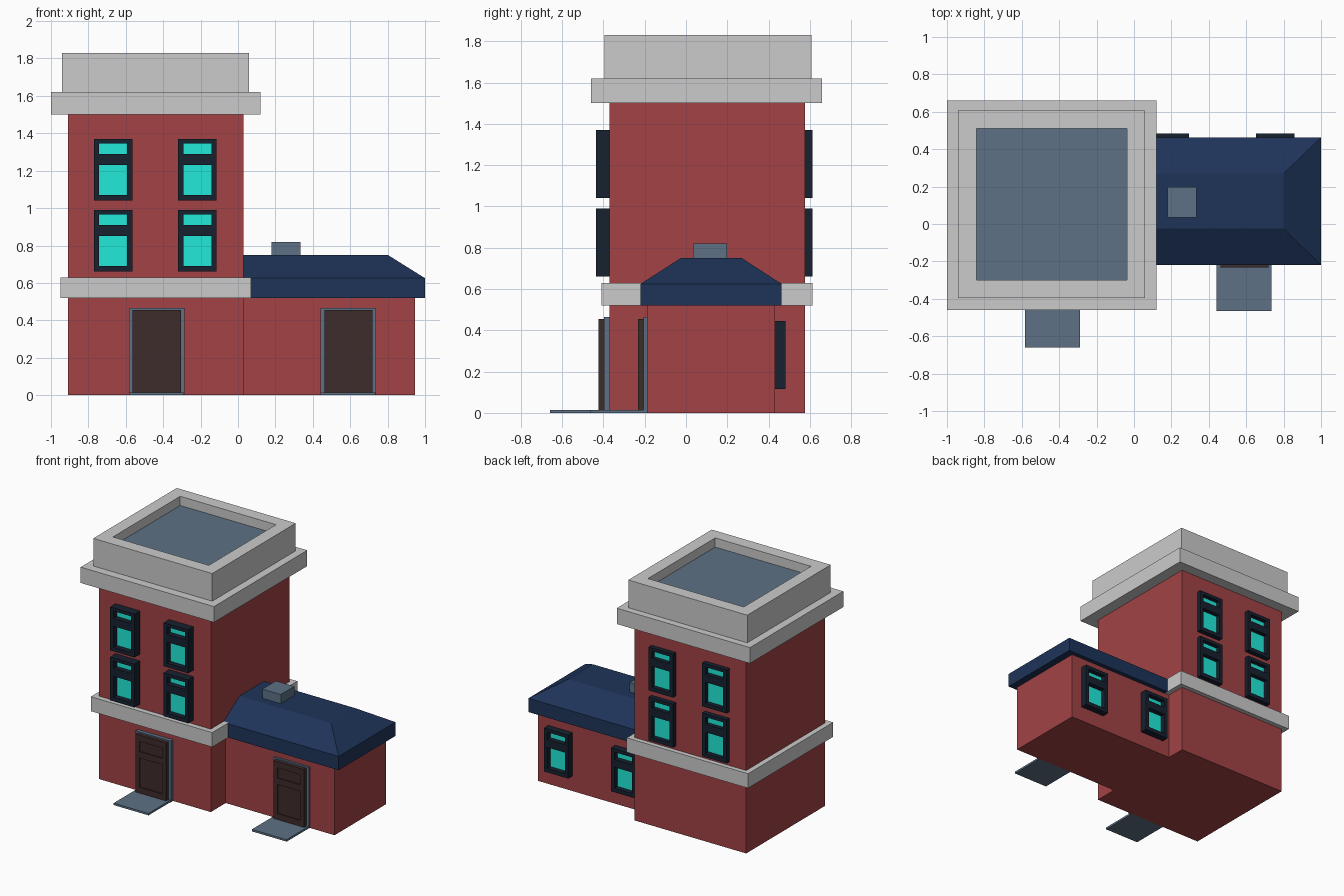
import bpy, bmesh

if "Cube" in bpy.data.objects:
    bpy.data.objects.remove(bpy.data.objects["Cube"])


def material(name, rgb):
    m = bpy.data.materials.new(name)
    m.diffuse_color = (*rgb, 1)
    m.use_nodes = True
    m.node_tree.nodes["Principled BSDF"].inputs["Base Color"].default_value = m.diffuse_color
    return m


BRICK = material("brick", (0.36, 0.055, 0.06))
SLATE = material("slate", (0.11, 0.165, 0.235))
NAVY = material("navy_roof", (0.013, 0.034, 0.1))
FRAME = material("window_dark", (0.008, 0.015, 0.028))
GLASS = material("teal_glass", (0.015, 0.82, 0.7))
WOOD = material("dark_wood", (0.048, 0.025, 0.023))


def add_box(bm, x, y, z, mat_index=0):
    """Box from (min, max) ranges; returns its vertices."""
    verts = bmesh.ops.create_cube(bm, size=1)["verts"]
    for v in verts:
        for i, (a, b) in enumerate((x, y, z)):
            v.co[i] = a if v.co[i] < 0 else b
    for f in {f for v in verts for f in v.link_faces}:
        f.material_index = mat_index
    return verts


def finish(name, bm, *mats):
    mesh = bpy.data.meshes.new(name)
    bm.to_mesh(mesh)
    bm.free()
    for m in mats:
        mesh.materials.append(m)
    ob = bpy.data.objects.new(name, mesh)
    bpy.context.collection.objects.link(ob)
    return ob


def box(name, x, y, z, *mats):
    bm = bmesh.new()
    add_box(bm, x, y, z)
    return finish(name, bm, *mats)


def panelled(name, x, z, front, back, panel, margin, openings, *mats):
    """Frame of stiles and rails with panels set back to y = panel.
    openings: z ranges above the frame's bottom, listed upwards."""
    bm = bmesh.new()
    y = tuple(sorted((front, back)))
    xi = (x[0] + margin, x[1] - margin)
    add_box(bm, (x[0], xi[0]), y, z)
    add_box(bm, (xi[1], x[1]), y, z)
    low = z[0]
    for a, b in openings:
        add_box(bm, xi, y, (low, z[0] + a))
        add_box(bm, xi, tuple(sorted((panel, back))), (z[0] + a, z[0] + b), len(mats) - 1)
        low = z[0] + b
    add_box(bm, xi, y, (low, z[1]))
    return finish(name, bm, *mats)


# Tower walls and stone bands
box("tower_walls", (-0.91, 0.03), (-0.37, 0.577), (0, 1.5), BRICK)
box("belt_course", (-0.95, 0.07), (-0.41, 0.612), (0.52, 0.63))
box("cornice", (-1, 0.12), (-0.46, 0.66), (1.5, 1.62))

# Parapet with a sunken roof deck
bm = bmesh.new()
add_box(bm, (-0.94, 0.06), (-0.395, 0.607), (1.62, 1.83))
top = max(bm.faces, key=lambda f: f.calc_center_median().z)
bmesh.ops.inset_region(bm, faces=[top], thickness=0.137)
deck = bmesh.ops.extrude_discrete_faces(bm, faces=[top])["faces"][0]
bmesh.ops.translate(bm, verts=deck.verts, vec=(0, 0, -0.07))
deck.material_index = 1
finish("parapet", bm, material("stone", (0.8, 0.8, 0.8)), SLATE)

# Side wing
box("wing_walls", (0.03, 0.945), (-0.19, 0.43), (0, 0.52), BRICK)

# Wing roof: upright fascia, then a flat-topped hip that ends at the tower
bm = bmesh.new()
add_box(bm, (0.03, 1.0), (-0.22, 0.463), (0.52, 0.625))
top = max(bm.faces, key=lambda f: f.calc_center_median().z)
hip = bmesh.ops.extrude_discrete_faces(bm, faces=[top])["faces"][0]
for v in hip.verts:
    v.co.z = 0.75
    v.co.x = min(v.co.x, 0.8)
    v.co.y = -0.025 if v.co.y < 0 else 0.27
finish("wing_roof", bm, NAVY)
box("roof_vent", (0.18, 0.335), (0.035, 0.198), (0.7, 0.82), SLATE)

# Windows: two floors on the tower's front and back, one on the wing's back
PANES = ((0.03, 0.19), (0.25, 0.305))
for i, x in enumerate(((-0.77, -0.565), (-0.32, -0.115))):
    for j, z in enumerate(((0.66, 0.99), (1.04, 1.37))):
        panelled(f"front_window_{i}{j}", x, z, -0.435, -0.37, -0.395, 0.028, PANES, FRAME, GLASS)
        panelled(f"back_window_{i}{j}", x, z, 0.613, 0.56, 0.58, 0.028, PANES, FRAME, GLASS)
for i, x in enumerate(((0.088, 0.293), (0.652, 0.857))):
    panelled(f"wing_window_{i}", x, (0.115, 0.445), 0.483, 0.42, 0.445, 0.028, PANES, FRAME, GLASS)

# Doors with slate surrounds and doorsteps
for name, x0, wall, frame, leaf, step in (
        ("tower", -0.583, -0.37, -0.398, -0.425, -0.66),
        ("wing", 0.442, -0.19, -0.205, -0.233, -0.465)):
    box(f"{name}_door_surround", (x0, x0 + 0.297), (frame, wall), (0, 0.465), SLATE)
    panelled(f"{name}_door", (x0 + 0.02, x0 + 0.277), (0.012, 0.455), leaf, wall, leaf + 0.008,
             0.033, ((0.048, 0.27), (0.318, 0.396)), WOOD)
    box(f"{name}_doorstep", (x0, x0 + 0.293), (step, wall), (0, 0.015), SLATE)
